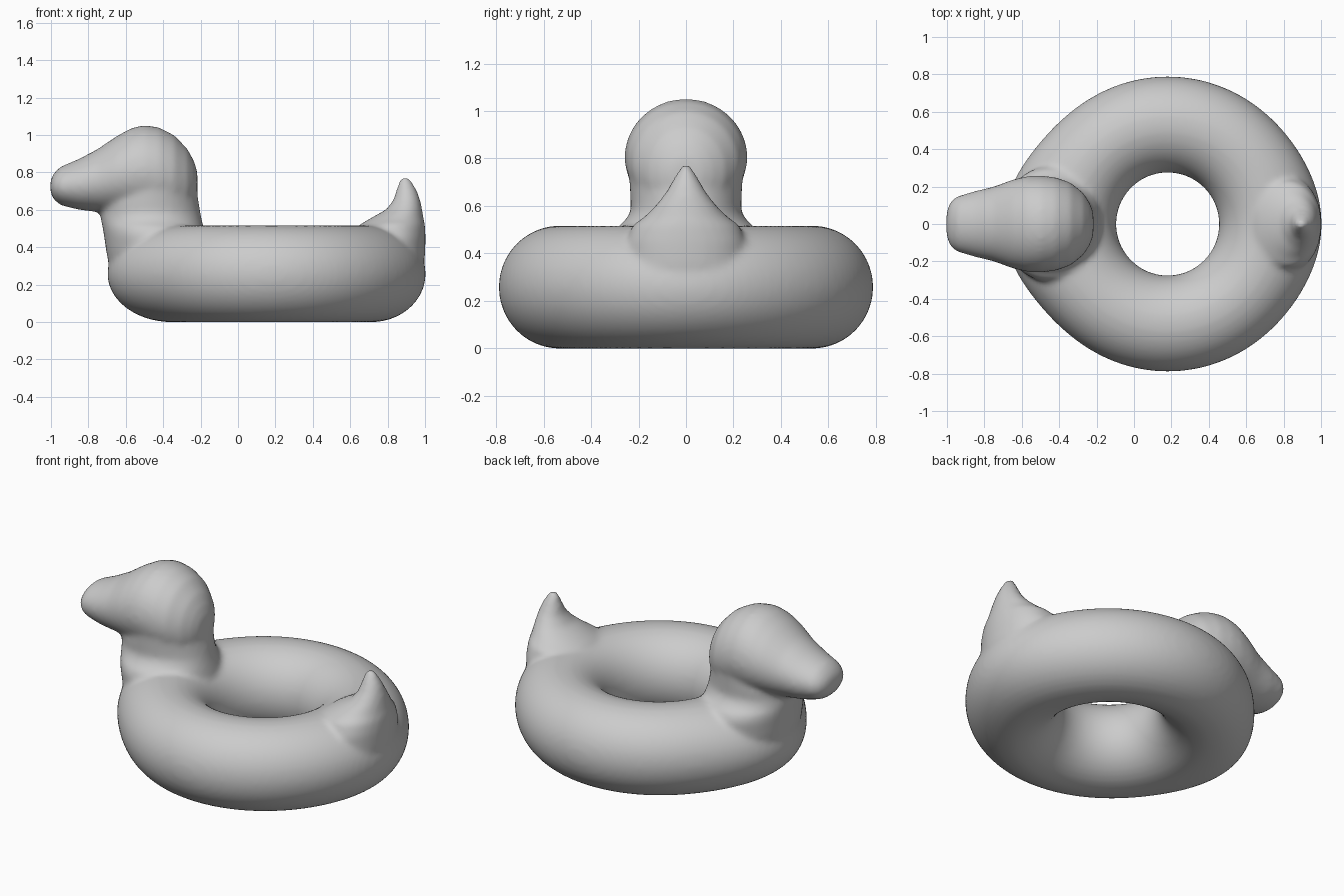
import bpy, bmesh
from math import sin, cos, pi, exp, radians

cube = bpy.data.objects.get("Cube")
if cube:
    bpy.data.objects.remove(cube)

grey = bpy.data.materials.new("light grey vinyl")
grey.use_nodes = True
colour = (0.6, 0.6, 0.6, 1)
grey.diffuse_color = colour
grey.node_tree.nodes["Principled BSDF"].inputs["Base Color"].default_value = colour

bm = bmesh.new()
SIDES = 40


def skin(rings, closed=False):
    """Bridge rings of points into a solid, capped unless closed on itself."""
    loops = [[bm.verts.new(p) for p in ring] for ring in rings]
    n = len(loops[0])
    pairs = list(zip(loops, loops[1:]))
    if closed:
        pairs.append((loops[-1], loops[0]))
    for a, b in pairs:
        for i in range(n):
            j = (i + 1) % n
            bm.faces.new((a[i], a[j], b[j], b[i]))
    if not closed:
        bm.faces.new(loops[0][::-1])
        bm.faces.new(loops[-1])


def angles(n):
    return [2 * pi * i / n for i in range(n)]


# Inflated ring, fuller at the breast and slightly at the stern
def ring_section(a):
    back = abs((a + pi) % (2 * pi) - pi)
    bulge = 0.09 * exp(-((pi - back) / radians(27)) ** 2)
    bulge += 0.035 * exp(-(back / radians(27)) ** 2)
    section = []
    for t in angles(SIDES):
        r = 0.532 + (0.257 + (bulge if cos(t) > 0 else 0)) * cos(t)
        section.append((0.18 + r * cos(a), r * sin(a), 0.258 + 0.259 * sin(t)))
    return section


skin([ring_section(a) for a in angles(96)], closed=True)

# Head and bill: x, bottom, top, half width
head = [(-1.003, .69, .76, .06), (-.985, .655, .795, .115), (-.95, .625, .83, .147),
        (-.85, .6, .872, .176), (-.75, .588, .925, .2), (-.65, .58, .993, .237),
        (-.57, .57, 1.037, .256), (-.5, .56, 1.053, .259), (-.42, .55, 1.04, .25),
        (-.34, .55, .998, .222), (-.27, .57, .925, .165), (-.235, .62, .86, .11),
        (-.217, .68, .8, .06)]
skin([[(x, w * cos(t), (lo + hi) / 2 + (hi - lo) / 2 * sin(t)) for t in angles(SIDES)]
      for x, lo, hi, w in head])


def upright(levels):
    """Elliptical levels: z, front x, back x, half width."""
    skin([[((x0 + x1) / 2 + (x1 - x0) / 2 * cos(t), w * sin(t), z) for t in angles(SIDES)]
          for z, x0, x1, w in levels])


# Neck
upright([(.25, -.68, -.15, .3), (.38, -.705, -.16, .31), (.47, -.718, -.175, .31),
         (.51, -.725, -.185, .29), (.54, -.732, -.192, .255), (.58, -.737, -.2, .232),
         (.64, -.735, -.21, .235), (.74, -.7, -.225, .24)])

# Upturned tail
upright([(.2, .7, .97, .2), (.35, .68, 1.0, .25), (.45, .66, 1.003, .25),
         (.52, .65, 1.0, .225), (.55, .7, .993, .18), (.6, .79, .985, .13),
         (.65, .83, .975, .09), (.7, .845, .958, .06), (.75, .86, .93, .032),
         (.773, .875, .91, .018)])

bmesh.ops.recalc_face_normals(bm, faces=bm.faces)
mesh = bpy.data.meshes.new("duck_float")
bm.to_mesh(mesh)
bm.free()
mesh.materials.append(grey)
duck = bpy.data.objects.new("duck_float", mesh)
bpy.context.collection.objects.link(duck)

# Fuse the parts into one soft skin
remesh = duck.modifiers.new("fuse", 'REMESH')
remesh.mode = 'VOXEL'
remesh.voxel_size = 0.016
remesh.use_smooth_shade = True
soften = duck.modifiers.new("soften", 'SMOOTH')
soften.factor = 0.5
soften.iterations = 8
